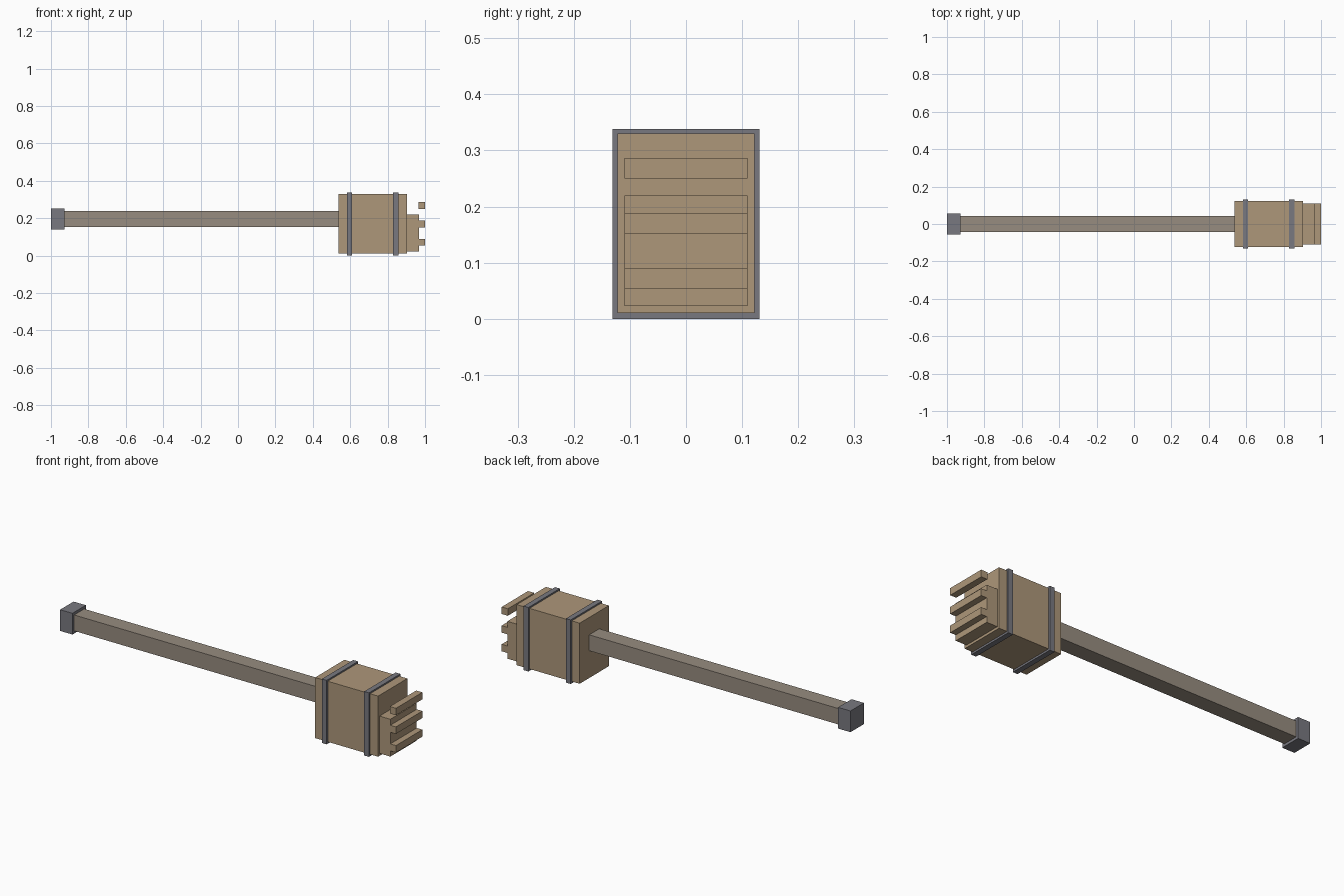
import bpy

cube = bpy.data.objects.get("Cube")
if cube:
    bpy.data.objects.remove(cube, do_unlink=True)


def material(name, rgb):
    m = bpy.data.materials.new(name)
    m.use_nodes = True
    m.diffuse_color = (*rgb, 1)
    m.node_tree.nodes["Principled BSDF"].inputs["Base Color"].default_value = (*rgb, 1)
    return m


TAN = material("tan wood", (0.42, 0.31, 0.195))
BROWN = material("grey brown wood", (0.31, 0.265, 0.215))
METAL = material("dark metal", (0.19, 0.19, 0.215))


def box(name, mat, x, half_y, z):
    """Box between two x and two z limits, centred on y."""
    bpy.ops.mesh.primitive_cube_add(size=1, location=(sum(x) / 2, 0, sum(z) / 2))
    ob = bpy.context.object
    ob.name = name
    ob.scale = (x[1] - x[0], half_y * 2, z[1] - z[0])
    bpy.ops.object.transform_apply(location=False, rotation=False, scale=True)
    ob.data.materials.append(mat)
    return ob


# Shaft and its end cap
box("handle", BROWN, (-0.94, 0.54), 0.042, (0.154, 0.238))
box("pommel", METAL, (-1.0, -0.928), 0.056, (0.14, 0.252))

# Head block with two metal bands
box("head", TAN, (0.536, 0.904), 0.122, (0.01, 0.33))
for name, x in (("inner_band", 0.596), ("outer_band", 0.843)):
    box(name, METAL, (x - 0.014, x + 0.014), 0.131, (0.0, 0.338))

# Striking plate and its row of teeth
box("face_plate", TAN, (0.904, 0.967), 0.11, (0.023, 0.22))
for i in range(3):
    z = 0.053 + 0.0985 * i
    box(f"tooth_{i + 1}", TAN, (0.964, 1.0), 0.11, (z, z + 0.037))
